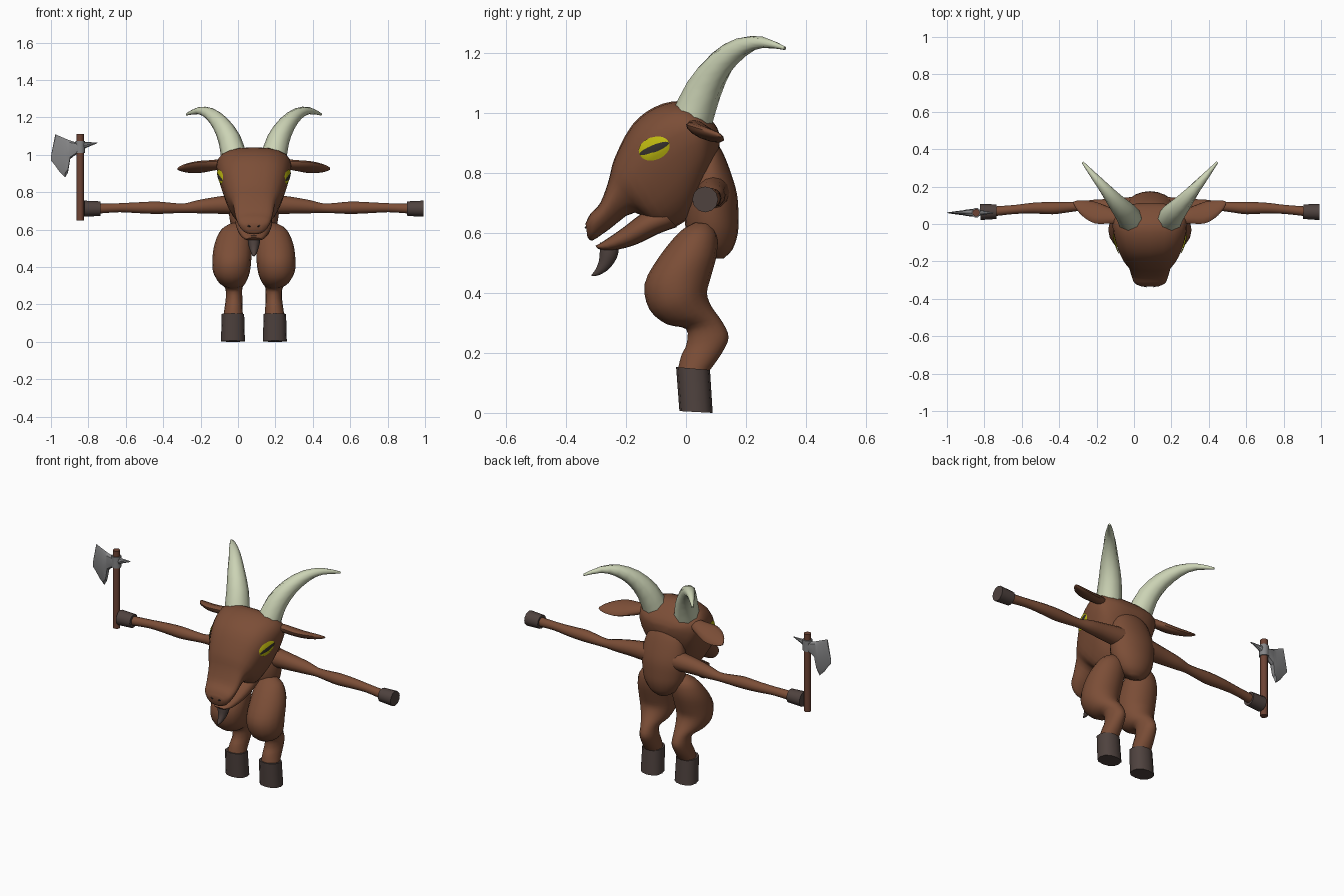
import bpy, bmesh, math
from mathutils import Vector as V
from mathutils.bvhtree import BVHTree

if "Cube" in bpy.data.objects:
    bpy.data.objects.remove(bpy.data.objects["Cube"])

CX = 0.085  # symmetry plane of the creature (the axe shifts it off centre)


def material(name, r, g, b):
    m = bpy.data.materials.new(name)
    m.diffuse_color = (r, g, b, 1)
    m.use_nodes = True
    m.node_tree.nodes["Principled BSDF"].inputs["Base Color"].default_value = m.diffuse_color
    return m


FUR = material("brown fur", .20, .076, .038)
HOOF = material("dark hoof", .078, .055, .049)
HORN = material("pale horn", .60, .65, .46)
YELLOW = material("yellow eye", .52, .49, .005)
PUPIL = material("dark pupil", .035, .03, .026)
STEEL = material("grey steel", .23, .23, .235)
WOOD = material("handle wood", .155, .057, .035)


def finish(name, bm, mats, angle=50):
    bmesh.ops.recalc_face_normals(bm, faces=bm.faces)
    for f in bm.faces:
        f.smooth = True
    me = bpy.data.meshes.new(name)
    bm.to_mesh(me)
    bm.free()
    me.set_sharp_from_angle(angle=math.radians(angle))
    for m in mats:
        me.materials.append(m)
    ob = bpy.data.objects.new(name, me)
    bpy.context.collection.objects.link(ob)
    return ob


def loft(name, rings, mat, n=16, power=1.0, taper=0.0, sub=3, angle=50):
    """Skin over rings (centre, half-axis a, half-axis b), smoothed lengthwise."""
    def p(x):
        return math.copysign(abs(x) ** power, x) if abs(x) > 1e-6 else 0.0
    pts = []
    for c, a, b in rings:
        c, a, b = V(c), V(a), V(b)
        row = []
        for i in range(n):
            t = 2 * math.pi * i / n
            s = p(math.sin(t))
            row.append(c + a * p(math.cos(t)) * (1 + taper * s) + b * s)
        pts.append(row)
    rows = []
    for i in range(len(pts) - 1):
        q = [pts[max(i - 1, 0)], pts[i], pts[i + 1], pts[min(i + 2, len(pts) - 1)]]
        for k in range(sub):
            t = k / sub
            rows.append([w1 + (w2 - w0) * (.5 * t)
                         + (w0 * 2 - w1 * 5 + w2 * 4 - w3) * (.5 * t * t)
                         + (w1 * 3 - w0 - w2 * 3 + w3) * (.5 * t ** 3)
                         for w0, w1, w2, w3 in zip(*q)])
    rows.append(pts[-1])
    bm = bmesh.new()
    vs = [[bm.verts.new(co) for co in row] for row in rows]
    for r0, r1 in zip(vs, vs[1:]):
        for i in range(n):
            j = (i + 1) % n
            bm.faces.new((r0[i], r0[j], r1[j], r1[i]))
    bm.faces.new(vs[0])
    bm.faces.new(vs[-1])
    return finish(name, bm, [mat], angle)


def profile(sections, x=0.0):
    """Rings from (front/top y, z, back/bottom y, z, half width, x offset)."""
    out = []
    for y0, z0, y1, z1, w, *ox in sections:
        cx = x * ox[0] if ox else 0
        out.append(((CX + cx, (y0 + y1) / 2, (z0 + z1) / 2), (w, 0, 0),
                    (0, (y0 - y1) / 2, (z0 - z1) / 2)))
    return out


def tube(name, path, mat, side=1, **kw):
    """Round limb along (x offset, y, z, radius)."""
    cs = [V((CX + side * x, y, z)) for x, y, z, r in path]
    rings = []
    for i, c in enumerate(cs):
        t = (cs[min(i + 1, len(cs) - 1)] - cs[max(i - 1, 0)]).normalized()
        a = t.cross(V((0, 1, 0))).normalized()
        rings.append((c, a * path[i][3], t.cross(a) * path[i][3]))
    return loft(name, rings, mat, **kw)


# Head: rings from nose to back of the skull
head = loft("head", profile([
    (-.335, .632, -.329, .588, .045), (-.318, .665, -.312, .575, .078),
    (-.286, .700, -.255, .613, .094), (-.258, .775, -.170, .668, .108),
    (-.238, .850, -.080, .612, .135), (-.180, .960, -.010, .635, .165),
    (-.105, 1.02, .030, .680, .183), (-.020, 1.04, .060, .740, .190),
    (.045, 1.01, .085, .800, .175), (.095, .965, .105, .860, .115),
    (.112, .930, .112, .895, .050)]), FUR, n=24, power=.8, taper=.24)
loft("lower_jaw", profile([
    (-.302, .557, -.293, .547, .030), (-.276, .572, -.250, .541, .055),
    (-.212, .616, -.170, .560, .082), (-.152, .662, -.090, .598, .098),
    (-.100, .690, -.030, .620, .095)]), FUR, n=20, power=.85)

# Beard
tube("beard", [(0, -.255, .565, .033), (0, -.258, .53, .032), (0, -.272, .495, .023),
               (0, -.295, .469, .012), (0, -.315, .458, .002)], HOOF, n=10)

# Torso
loft("torso", [((CX, y, z), (rx, 0, 0), (0, ry, 0)) for z, y, ry, rx in [
    (.515, .11, .015, .03), (.545, .095, .06, .08), (.60, .088, .085, .115),
    (.66, .085, .09, .13), (.73, .085, .085, .135), (.80, .08, .07, .125),
    (.87, .075, .047, .10), (.92, .07, .02, .05)]], FUR, n=20)

tree = BVHTree.FromObject(head, bpy.context.evaluated_depsgraph_get())


def eye(name, side):
    """Thin patch laid on the head; the middle band is the pupil."""
    bm = bmesh.new()
    tilt = math.radians(22)
    bands = [-1, -.65, -.3, 0, .3, .65, 1]
    grid = []
    for i in range(17):
        t = math.pi * (.02 + .96 * i / 16)
        u = -.053 * math.cos(t)
        col = []
        for f in bands:
            v = .037 * math.sin(t) * f
            y = -.105 + u * math.cos(tilt) - v * math.sin(tilt)
            z = .882 + u * math.sin(tilt) + v * math.cos(tilt)
            hit, nor, _, _ = tree.ray_cast(V((CX + side, y, z)), V((-side, 0, 0)))
            col.append(bm.verts.new(hit + nor * (.004 + .005 * math.sin(t) * (1 - f * f))))
        grid.append(col)
    for i in range(16):
        for k in range(6):
            f = bm.faces.new((grid[i][k], grid[i + 1][k], grid[i + 1][k + 1], grid[i][k + 1]))
            f.material_index = 1 if k in (2, 3) and 0 < i < 15 else 0
    ob = finish(name, bm, [YELLOW, PUPIL])
    # patch must face outwards
    if ob.data.polygons[48].normal.x * side < 0:
        ob.data.flip_normals()


for s, tag in ((-1, "left"), (1, "right")):
    eye(tag + "_eye", s)

    # Nostril slit
    loft(tag + "_nostril", [((CX + s * x, y, z), (0, .006, 0), (0, 0, r))
         for x, y, z, r in [(.018, -.333, .617, .002), (.035, -.328, .622, .006),
                            (.052, -.318, .634, .002)]], PUPIL, n=8)

    # Horn
    tube(tag + "_horn", [(.105, .02, .98, .07), (.13, .06, 1.08, .061), (.178, .115, 1.165, .047),
                         (.237, .185, 1.22, .033), (.297, .255, 1.236, .019),
                         (.36, .33, 1.216, .006)], HORN, s, n=8, sub=2)

    # Leaf-shaped ear
    loft(tag + "_ear", [((CX + s * x, y, z), (0, w * .93, -w * .42), (0, .4 * h, h))
         for x, y, z, w, h in [(.15, .03, .955, .03, .02), (.21, .045, .945, .045, .022),
                               (.29, .06, .935, .062, .02), (.35, .08, .93, .05, .016),
                               (.39, .10, .927, .027, .01), (.408, .113, .925, .006, .004)]],
         FUR, n=12)

    # Arm and hand hoof
    tube(tag + "_arm", [(.08, .09, .735, .056), (.20, .09, .73, .045), (.30, .095, .722, .035),
                        (.37, .095, .715, .025), (.44, .09, .715, .028), (.52, .085, .717, .033),
                        (.62, .085, .717, .029), (.72, .078, .717, .024), (.83, .068, .712, .026)],
         FUR, s, n=12)
    tube(tag + "_hand_hoof", [(.82, .066, .712, .039), (.907, .064, .712, .043)],
         HOOF, s, n=12, sub=1)

    # Leg with heavy thigh and bent hock
    loft(tag + "_leg", profile([
        (.030, .635, .080, .630, .035, .09), (-.020, .605, .102, .595, .075, .10),
        (-.090, .520, .103, .530, .098, .112), (-.138, .430, .082, .450, .104, .118),
        (-.122, .345, .070, .400, .098, .12), (-.065, .296, .085, .355, .076, .115),
        (.000, .280, .122, .302, .047, .108), (.002, .230, .142, .252, .044, .106),
        (-.016, .190, .120, .200, .047, .108), (-.028, .140, .078, .140, .052, .111)], s),
        FUR, n=16)
    loft(tag + "_hoof", profile([(-.033, .153, .080, .143, .060, .112),
                                 (-.022, .006, .089, 0, .064, .112)], s),
         HOOF, n=12, sub=1, power=.85)

# Axe: handle, collar, spike and blade
AX, AY = -.844, .06


def upright(name, z0, z1, r, mat):
    loft(name, [((AX, AY, z), (r, 0, 0), (0, r, 0)) for z in (z0, z1)], mat, n=10, sub=1)


upright("axe_handle", .648, 1.11, .020, WOOD)
upright("axe_collar", 1.01, 1.075, .026, STEEL)
loft("axe_spike", [((x, AY, z), (0, 0, h), (0, t, 0)) for x, z, h, t in [
    (-.845, 1.045, .027, .022), (-.81, 1.053, .015, .012), (-.752, 1.064, .002, .002)]],
     STEEL, n=8, sub=1, angle=35)
loft("axe_blade", [((x, AY, (z1 + z0) / 2), (0, 0, (z1 - z0) / 2), (0, t, 0))
     for x, z1, z0, t in [(-.84, 1.07, 1.01, .024), (-.868, 1.067, 1.0, .02),
                          (-.897, 1.076, .978, .017), (-.909, 1.081, .905, .014),
                          (-.924, 1.087, .88, .012), (-.955, 1.10, .91, .008),
                          (-.977, 1.11, .942, .005), (-.99, 1.045, .958, .003),
                          (-1.0, .992, .97, .001)]],
     STEEL, n=8, power=.7, sub=1, angle=35)
